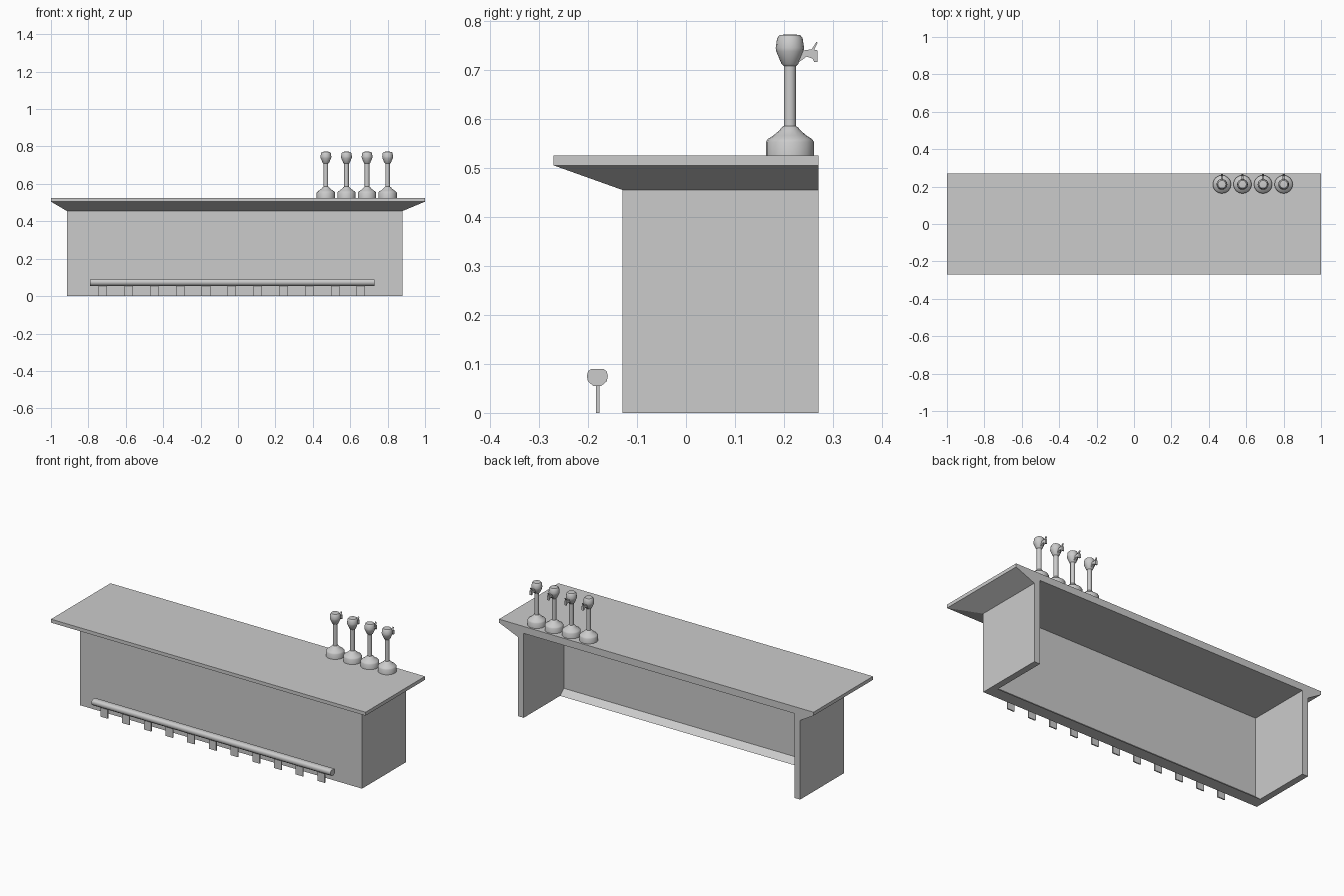
import bpy, bmesh, math

if "Cube" in bpy.data.objects:
    bpy.data.objects.remove(bpy.data.objects["Cube"])


def add_object(name, bm, smooth=None):
    bmesh.ops.recalc_face_normals(bm, faces=bm.faces)
    mesh = bpy.data.meshes.new(name)
    bm.to_mesh(mesh)
    bm.free()
    ob = bpy.data.objects.new(name, mesh)
    bpy.context.collection.objects.link(ob)
    bpy.ops.object.select_all(action='DESELECT')
    bpy.context.view_layer.objects.active = ob
    ob.select_set(True)
    if smooth:
        bpy.ops.object.shade_smooth_by_angle(angle=math.radians(smooth))
    return ob


def loft(name, rings, smooth=None):
    """Join closed rings of points, capping both ends."""
    bm = bmesh.new()
    loops = [[bm.verts.new(p) for p in ring] for ring in rings]
    n = len(loops[0])
    for a, b in zip(loops, loops[1:]):
        for i in range(n):
            j = (i + 1) % n
            bm.faces.new((a[i], a[j], b[j], b[i]))
    bm.faces.new(loops[0])
    bm.faces.new(loops[-1])
    return add_object(name, bm, smooth)


def rect(x0, x1, y0, y1, z):
    return [(x0, y0, z), (x1, y0, z), (x1, y1, z), (x0, y1, z)]


def extrude_x(name, profile, x0, x1):
    return loft(name, [[(x, y, z) for y, z in profile] for x in (x0, x1)])


def lathe(name, profile, x, y, sides=16):
    rings = []
    for r, z in profile:
        rings.append([(x + r * math.cos(math.tau * i / sides),
                       y + r * math.sin(math.tau * i / sides), z)
                      for i in range(sides)])
    return loft(name, rings, 40)


# Counter body with flared overhanging top
counter = loft("bar_counter", [
    rect(-0.915, 0.88, -0.13, 0.27, 0.0),
    rect(-0.915, 0.88, -0.13, 0.27, 0.455),
    rect(-1.0, 1.0, -0.27, 0.27, 0.505),
    rect(-1.0, 1.0, -0.27, 0.27, 0.525)])

# Hollow the back and underside, leaving a sloped ledge at the wall foot
cutter = extrude_x("hollow_cutter", [
    (0.4, -0.1), (-0.06, -0.1), (-0.06, 0.0), (-0.095, 0.03),
    (-0.095, 0.485), (0.4, 0.485)], -0.878, 0.843)
cutter.hide_render = True
mod = counter.modifiers.new("hollow", 'BOOLEAN')
mod.operation = 'DIFFERENCE'
mod.solver = 'EXACT'
mod.object = cutter
bpy.context.view_layer.objects.active = counter
bpy.ops.object.modifier_apply(modifier=mod.name)
bpy.data.objects.remove(cutter)

# Foot rail: rounded bar on thin plates
section = [(0.012, 0.017), (0.019, 0.012), (0.0215, 0.002), (0.019, -0.009),
           (0.008, -0.018)]
section += [(-y, z) for y, z in reversed(section)]
loft("foot_rail", [[(x, -0.181 + y, 0.073 + z) for y, z in section]
                   for x in (-0.79, 0.73)], 50)
for i in range(11):
    x = -0.723 + i * 0.138
    loft("foot_rail_support", [rect(x - 0.023, x + 0.023, -0.184, -0.177, z)
                               for z in (0.0, 0.062)])

# Beer taps: turned column, spout and handle
column = [(0.049, 0.52), (0.049, 0.553), (0.045, 0.559), (0.034, 0.566),
          (0.022, 0.576), (0.0165, 0.583), (0.0125, 0.585), (0.0125, 0.708),
          (0.017, 0.712), (0.028, 0.738), (0.029, 0.745), (0.026, 0.765),
          (0.021, 0.771), (0.012, 0.772)]
spout = [(0.015, 0.738), (0.045, 0.742), (0.056, 0.74), (0.056, 0.716),
         (0.050, 0.716), (0.046, 0.723), (0.034, 0.727), (0.016, 0.714)]
handle = [(0.042, 0.738), (0.048, 0.738), (0.057, 0.756), (0.054, 0.757)]
tap_y = 0.212
for x in (0.47, 0.58, 0.69, 0.80):
    lathe("tap_column", column, x, tap_y)
    extrude_x("tap_spout", [(tap_y + y, z) for y, z in spout],
              x - 0.006, x + 0.006)
    extrude_x("tap_handle", [(tap_y + y, z) for y, z in handle],
              x - 0.004, x + 0.004)
